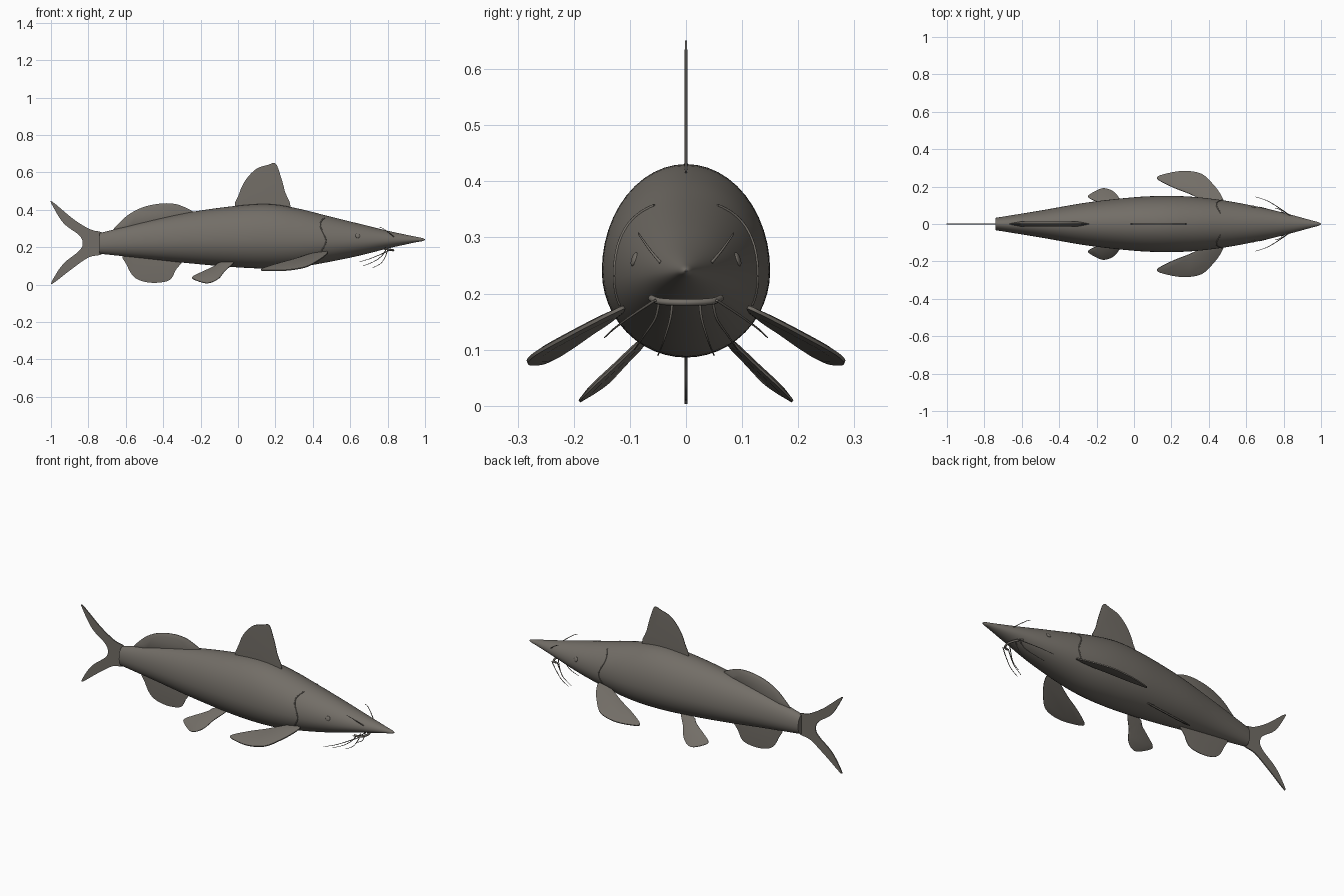
import bpy
import bmesh
import math
from mathutils import Vector

if "Cube" in bpy.data.objects:
    bpy.data.objects.remove(bpy.data.objects["Cube"])

skin = bpy.data.materials.new("grey_brown_skin")
skin.use_nodes = True
skin.diffuse_color = (0.17, 0.155, 0.135, 1)
skin.node_tree.nodes["Principled BSDF"].inputs["Base Color"].default_value = skin.diffuse_color


def spline(points, steps, closed=False):
    """Points of a smooth curve through the given points."""
    pts = [Vector(p) for p in points]
    n = len(pts)
    pick = (lambda i: pts[i % n]) if closed else (lambda i: pts[max(0, min(n - 1, i))])
    out = []
    for i in range(n if closed else n - 1):
        a, b, c, d = (pick(i + k) for k in (-1, 0, 1, 2))
        for s in range(steps):
            t = s / steps
            out.append(0.5 * (2 * b + (c - a) * t + (2 * a - 5 * b + 4 * c - d) * t**2
                              + (3 * b - 3 * c + d - a) * t**3))
    if not closed:
        out.append(pts[-1].copy())
    return out


def finish(bm, name, angle=40):
    bmesh.ops.recalc_face_normals(bm, faces=bm.faces)
    mesh = bpy.data.meshes.new(name)
    bm.to_mesh(mesh)
    bm.free()
    mesh.materials.append(skin)
    obj = bpy.data.objects.new(name, mesh)
    bpy.context.collection.objects.link(obj)
    bpy.ops.object.select_all(action="DESELECT")
    obj.select_set(True)
    bpy.context.view_layer.objects.active = obj
    bpy.ops.object.shade_smooth_by_angle(angle=math.radians(angle))
    return obj


def loft(name, rings, angle=40):
    """Skin a list of closed rings and cap both ends."""
    bm = bmesh.new()
    loops = [[bm.verts.new(p) for p in ring] for ring in rings]
    for one, two in zip(loops, loops[1:]):
        for i in range(len(one)):
            j = (i + 1) % len(one)
            bm.faces.new((one[i], one[j], two[j], two[i]))
    bm.faces.new(loops[0])
    bm.faces.new(loops[-1])
    return finish(bm, name, angle)


# Body stations: x, top, bottom, half width
stations = spline([
    (-.74, .275, .165, .033), (-.5, .335, .14, .072), (-.25, .388, .113, .115),
    (0, .422, .092, .143), (.17, .43, .086, .15), (.32, .407, .094, .145),
    (.48, .367, .12, .126), (.65, .325, .155, .095), (.8, .288, .193, .06),
    (.94, .258, .224, .022), (.985, .249, .232, .01), (1, .242, .239, .002)], 6)


def surface(x, angle):
    """Point on the left flank; angle 0 is the widest line, 90 the back."""
    for a, b in zip(stations, stations[1:]):
        if x <= b[0]:
            break
    _, top, low, half = a.lerp(b, (x - a[0]) / (b[0] - a[0]))
    mid = low + .45 * (top - low)
    s = math.sin(math.radians(angle))
    return Vector((x, half * math.cos(math.radians(angle)),
                   mid + s * (top - mid if s > 0 else mid - low)))


sides = 48
loft("body", [[surface(s[0], 360 * i / sides) for i in range(sides)] for s in stations])


def fin(name, outline, place, thick, inner=.7, edge=.0015):
    """Closed outline swelling from a thin rim to a thicker middle."""
    rim = spline(outline, 4, closed=True)
    centre = sum(rim, Vector((0, 0))) / len(rim)
    layers = [(inner, -thick), (1, -edge), (1, edge), (inner, thick)]
    rings = [[place(centre + (p - centre) * k, off) for p in rim] for k, off in layers]
    return loft(name, rings, 50)


def upright(p, off):
    return Vector((p.x, off, p.y))


fin("dorsal_fin", [(0, .4), (.008, .49), (.045, .565), (.1, .62), (.16, .64), (.2, .648),
                   (.225, .59), (.25, .5), (.265, .4)], upright, .003)
fin("adipose_fin", [(-.66, .28), (-.625, .34), (-.56, .39), (-.48, .422), (-.38, .435),
                    (-.3, .42), (-.24, .37), (-.45, .3)], upright, .013)
fin("anal_fin", [(-.6, .17), (-.592, .1), (-.555, .04), (-.5, .015), (-.43, .01),
                 (-.365, .025), (-.335, .075), (-.31, .15)], upright, .003)
fin("tail_fin", [(-.72, .27), (-.79, .295), (-.88, .35), (-.995, .445), (-.985, .41),
                 (-.93, .325), (-.85, .265), (-.83, .22), (-.85, .18), (-.93, .115),
                 (-.98, .045), (-.995, .003), (-.9, .075), (-.8, .145), (-.72, .17)],
    upright, .003, inner=1, edge=.003)


def tilted(side, height, slope, drop):
    """Placement on a plane falling outwards and towards the tail."""
    normal = Vector((-drop, slope, 1)).normalized()

    def place(p, off):
        v = Vector((p.x, p.y, height - slope * p.y + drop * p.x)) + normal * off
        return Vector((v.x, v.y * side, v.z))
    return place


pectoral = [(.475, .11), (.465, .155), (.42, .215), (.36, .268), (.27, .283), (.18, .27),
            (.122, .245), (.2, .2), (.3, .16), (.4, .115)]
pelvic = [(-.02, .07), (-.07, .125), (-.1, .165), (-.14, .187), (-.18, .187), (-.24, .155),
          (-.238, .138), (-.2, .12), (-.13, .09), (-.1, .07)]


def tube(name, points, radius, taper=1):
    """Round strand that narrows by the taper factor at its end."""
    path = spline(points, 8)
    last = len(path) - 1
    rings = []
    for i, p in enumerate(path):
        along = (path[min(i + 1, last)] - path[max(i - 1, 0)]).normalized()
        turn = along.to_track_quat("Z", "Y")
        r = radius * (1 + (taper - 1) * i / last)
        rings.append([p + turn @ Vector((r * math.cos(a), r * math.sin(a), 0))
                      for a in (k * math.tau / 8 for k in range(8))])
    return loft(name, rings, 60)


barbels = {
    "nasal_barbel": [(.835, .045, .255), (.81, .062, .275), (.775, .08, .3), (.755, .085, .308)],
    "upper_jaw_barbel": [(.82, .055, .188), (.77, .09, .165), (.71, .125, .14), (.65, .145, .122)],
    "outer_chin_barbel": [(.79, .048, .185), (.77, .055, .155), (.73, .075, .125), (.67, .092, .1)],
    "inner_chin_barbel": [(.8, .024, .19), (.79, .028, .155), (.765, .04, .115), (.72, .05, .09)],
}

# Paired parts
for side, word in ((1, "left"), (-1, "right")):
    flip = Vector((1, side, 1))
    fin(word + "_pectoral_fin", pectoral, tilted(side, .178, .45, .1), .007, .75, .003)
    fin(word + "_pelvic_fin", pelvic, tilted(side, .186, .85, .1), .006, .75, .002)
    for name, path in barbels.items():
        tube(word + "_" + name, [Vector(p) * flip for p in path], .0028, .4)

    # Gill cover edge lying on the flank
    gill = [surface(.455 + .015 * math.cos(a / 12), a) * flip for a in range(-26, 70, 6)]
    tube(word + "_gill_edge", gill, .003)

    # Eye as a low dome pressed into the head
    bm = bmesh.new()
    bmesh.ops.create_uvsphere(bm, u_segments=20, v_segments=10, radius=.013)
    for v in bm.verts:
        v.co.y *= .35
    eye = finish(bm, word + "_eye", 60)
    eye.location = surface(.64, 18) * flip
    eye.rotation_euler = (math.radians(18) * side, 0, math.radians(-12) * side)

# Mouth
tube("lip", [(.785, -.062, .192), (.815, -.045, .186), (.83, 0, .184),
             (.815, .045, .186), (.785, .062, .192)], .006)
